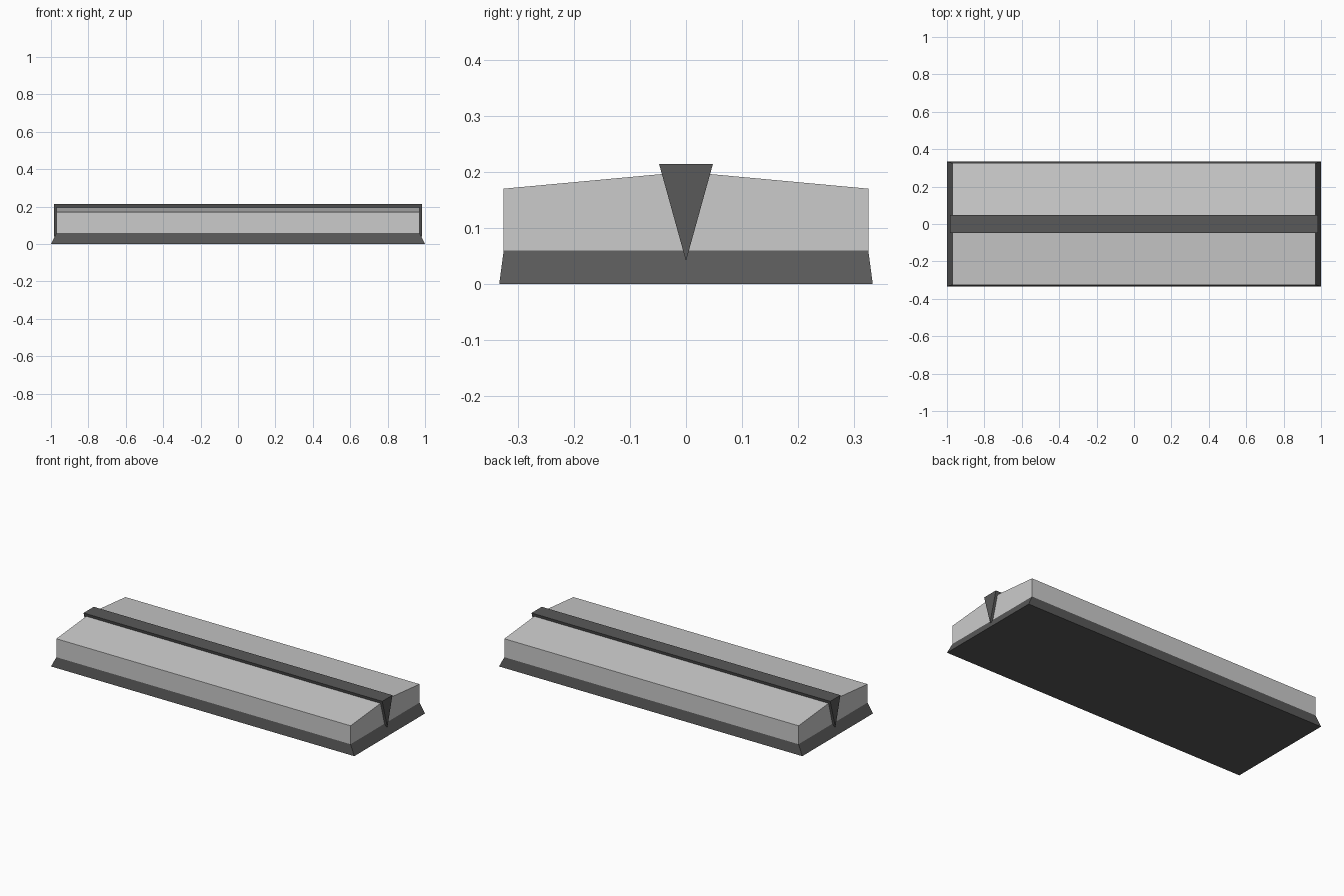
import bpy, bmesh

if "Cube" in bpy.data.objects:
    bpy.data.objects.remove(bpy.data.objects["Cube"])

dark = bpy.data.materials.new("dark_trim")
dark.diffuse_color = (0.1, 0.1, 0.1, 1)
dark.use_nodes = True
dark.node_tree.nodes["Principled BSDF"].inputs["Base Color"].default_value = dark.diffuse_color


def finish(name, bm, mat=None):
    bmesh.ops.recalc_face_normals(bm, faces=bm.faces)
    me = bpy.data.meshes.new(name)
    bm.to_mesh(me)
    bm.free()
    ob = bpy.data.objects.new(name, me)
    bpy.context.collection.objects.link(ob)
    if mat:
        me.materials.append(mat)
    return ob


def loft(name, ring_a, ring_b, mat=None):
    """Closed solid between two matching rings of points."""
    bm = bmesh.new()
    a = [bm.verts.new(p) for p in ring_a]
    b = [bm.verts.new(p) for p in ring_b]
    bm.faces.new(a)
    bm.faces.new(b[::-1])
    for i in range(len(a)):
        j = (i + 1) % len(a)
        bm.faces.new((a[i], a[j], b[j], b[i]))
    return finish(name, bm, mat)


def rect(x, y, z):
    return [(-x, -y, z), (x, -y, z), (x, y, z), (-x, y, z)]


def extrude_x(name, profile, half, mat=None):
    """Extrude a (y, z) profile along x."""
    return loft(name, [(-half, y, z) for y, z in profile],
                [(half, y, z) for y, z in profile], mat)


# Flared plinth
loft("base_plinth", rect(1.0, 0.333, 0), rect(0.97, 0.325, 0.06), dark)

# Slab with a shallow pitched top
extrude_x("pitched_body", [(-0.325, 0.06), (0.325, 0.06), (0.325, 0.17),
                           (0, 0.2), (-0.325, 0.17)], 0.97)

# V-shaped ridge strip running the full length
extrude_x("ridge_wedge", [(-0.048, 0.214), (0, 0.041), (0.048, 0.214)], 0.985, dark)
